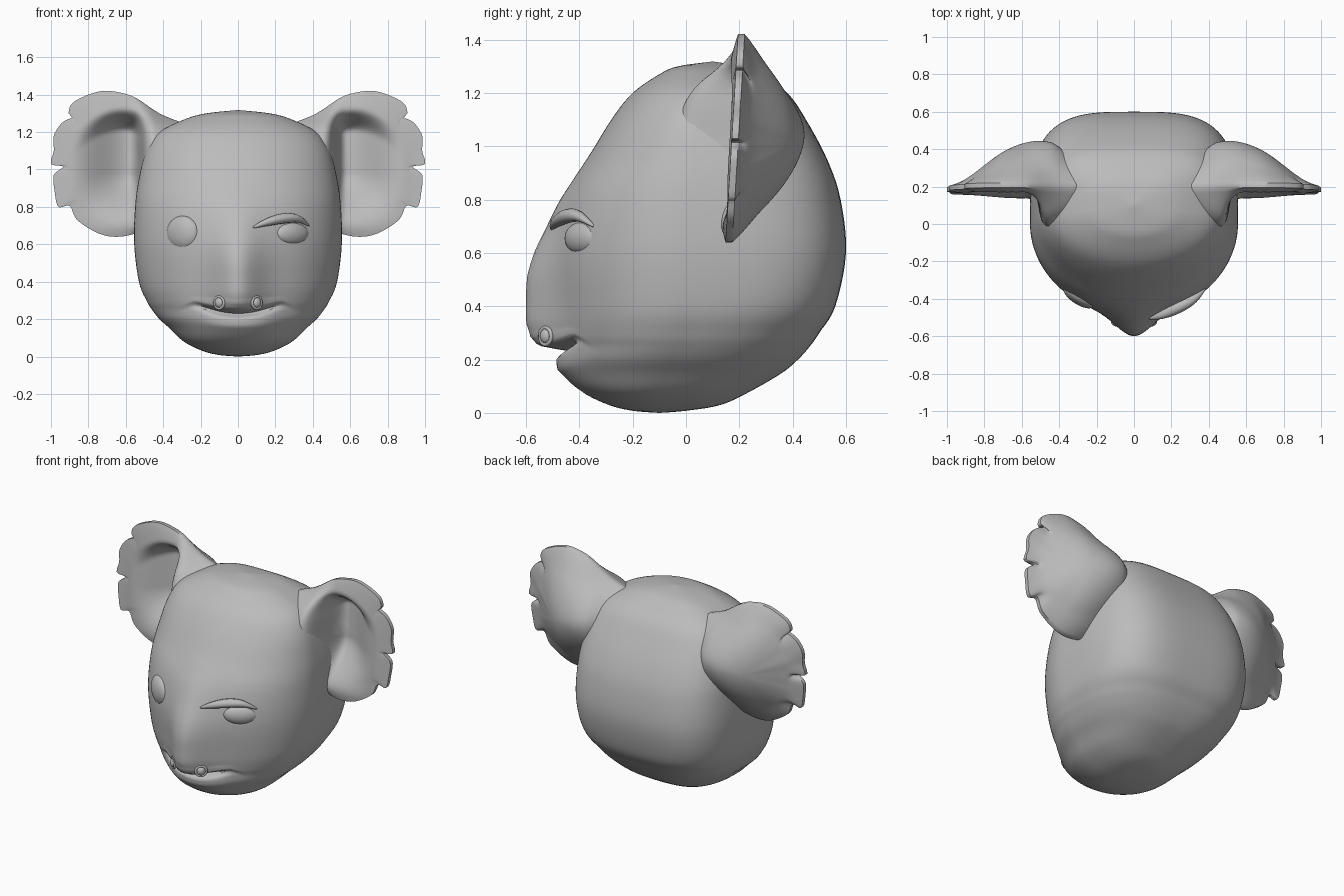
import bpy, bmesh, math
from math import sin, cos, pi, exp
from mathutils import Vector

if "Cube" in bpy.data.objects:
    bpy.data.objects.remove(bpy.data.objects["Cube"])

grey = bpy.data.materials.new("plain grey")
grey.use_nodes = True
grey.diffuse_color = (0.5, 0.5, 0.5, 1)
grey.node_tree.nodes["Principled BSDF"].inputs["Base Color"].default_value = (0.5, 0.5, 0.5, 1)


def smooth(lo, hi, v):
    t = min(1, max(0, (v - lo) / (hi - lo)))
    return t * t * (3 - 2 * t)


def lookup(table, v):
    """Linear interpolation in a list of (position, value)."""
    if v <= table[0][0]:
        return table[0][1]
    for (a, p), (b, q) in zip(table, table[1:]):
        if v <= b:
            return p + (q - p) * (v - a) / (b - a)
    return table[-1][1]


def spline(points, steps, closed=False):
    """Catmull-Rom samples through the points."""
    n = len(points)
    out = []
    for i in range(n if closed else n - 1):
        ids = [(i + k) % n if closed else min(n - 1, max(0, i + k)) for k in (-1, 0, 1, 2)]
        a, b, c, d = (Vector(points[j]) for j in ids)
        for s in range(steps):
            t = s / steps
            out.append((2 * b + (c - a) * t + (2 * a - 5 * b + 4 * c - d) * t * t
                        + (3 * b - a - 3 * c + d) * t ** 3) / 2)
    if not closed:
        out.append(Vector(points[-1]))
    return out


def finish(obj, mirror=False):
    obj.data.materials.append(grey)
    bpy.ops.object.select_all(action='DESELECT')
    obj.select_set(True)
    bpy.context.view_layer.objects.active = obj
    if mirror:
        obj.modifiers.new("Mirror", 'MIRROR').use_mirror_merge = False
        bpy.ops.object.modifier_apply(modifier="Mirror")
    bpy.ops.object.shade_smooth_by_angle(angle=math.radians(50))
    return obj


def loft(name, rings, mirror=False):
    """Skin a stack of equal closed rings."""
    bm = bmesh.new()
    rows = [[bm.verts.new(p) for p in ring] for ring in rings]
    n = len(rows[0])
    for lower, upper in zip(rows, rows[1:]):
        for i in range(n):
            j = (i + 1) % n
            bm.faces.new((lower[i], lower[j], upper[j], upper[i]))
    bmesh.ops.remove_doubles(bm, verts=bm.verts, dist=0.0005)
    bmesh.ops.recalc_face_normals(bm, faces=bm.faces)
    mesh = bpy.data.meshes.new(name)
    bm.to_mesh(mesh)
    bm.free()
    obj = bpy.data.objects.new(name, mesh)
    bpy.context.collection.objects.link(obj)
    return finish(obj, mirror)


# Head: rows of height, half width, front and back
sections = [(0, 0, -.1, -.1), (.008, .1, -.2, 0), (.03, .19, -.29, .13), (.08, .29, -.39, .24),
            (.15, .365, -.44, .36), (.2, .42, -.46, .42), (.25, .46, -.46, .465), (.3, .49, -.47, .5),
            (.4, .53, -.48, .56), (.6, .555, -.49, .6), (.8, .55, -.45, .58), (.95, .53, -.37, .53),
            (1.1, .49, -.28, .45), (1.2, .42, -.2, .38), (1.27, .28, -.1, .28), (1.3, .17, -.03, .21),
            (1.318, 0, .1, .1)]
# Forward push of chin, mouth slit and nose by height
lips = [(.08, 0), (.16, .035), (.208, .025), (.222, -.03), (.232, -.03), (.245, .02), (.3, 0)]
nose = [(.23, 0), (.24, .03), (.255, .08), (.29, .115), (.34, .125), (.4, .12), (.5, .11), (.6, .08),
        (.7, .045), (.85, .01), (1, 0)]
head_rows = spline(sections, 5)
widths, fronts, backs = ([(r[0], max(0, r[k])) if k == 1 else (r[0], r[k]) for r in head_rows]
                         for k in (1, 2, 3))


def head_ring(row, count=112):
    level = row[0]
    ring = []
    for i in range(count):
        c, s = cos(2 * pi * i / count), sin(2 * pi * i / count)
        z = level
        if s < 0:
            # the mouth line rises into a smile
            x = row[1] * c
            z += .06 * min(1, (x / .22) ** 2) * exp(-((level - .23) / .08) ** 2 - (x / .29) ** 6)
        w, front, back = (lookup(t, z) for t in (widths, fronts, backs))
        mid = front + (back - front) * .45
        power = 2 / (2 if s < 0 else 2.6 + .8 * smooth(.1, .5, z))
        depth = back - mid if s > 0 else mid - front
        x = math.copysign(w * abs(c) ** power, c)
        y = mid + math.copysign(depth * abs(s) ** power, s)
        if s < 0:
            y -= lookup(lips, level) * exp(-(x / .21) ** 4)
            y -= lookup(nose, level) * exp(-(x / .13) ** 2)
        ring.append((x, y, z))
    return ring


loft("head", [head_ring(r) for r in head_rows])

# Ears: ragged outline rooted inside the head, cupped front and domed back
outline = [(.3, 1.25), (.42, 1.3), (.55, 1.385), (.64, 1.413), (.72, 1.42), (.8, 1.4), (.885, 1.355),
           (.905, 1.3), (.875, 1.285), (.94, 1.25), (.985, 1.18), (.985, 1.1), (1, 1.03), (.935, 1.015),
           (.985, .97), (.98, .88), (.96, .8), (.9, .805), (.86, .73), (.75, .66), (.65, .64),
           (.54, .66), (.4, .72), (.27, .82), (.18, .95), (.15, 1.08), (.18, 1.2)]
hub = Vector((.68, 1.02))
edge = [Vector((min(p.x, 1), p.y)) for p in spline(outline, 5, closed=True)]
soft_edge = [sum((edge[(i + k) % len(edge)] for k in range(-9, 10)), Vector((0, 0))) / 19
             for i in range(len(edge))]


def rim_y(z):
    return .195 + .06 * (z - 1)


def ear_front(x, z, t):
    forward = .1 * (1 - x) + .16 * (1 - smooth(.45, .58, x))
    cup = smooth(.49, .55, x) * (1 - smooth(.57, .9, x)) * smooth(.68, .98, z)
    roof = 1 - smooth(1.2, 1.33, z + 2 * (x - .62) ** 2)
    return rim_y(z) - .025 - forward * (1 - t ** 4) + .18 * cup * roof


def ear_back(x, z, t):
    thickness = .25 * min(1.3, max(.1, (1.08 - x) / .5))
    return rim_y(z) + thickness * (1 - t ** 1.9)


def ear_ring(t, surface):
    ring = []
    for ragged, soft in zip(edge, soft_edge):
        p = soft.lerp(ragged, smooth(.72, .97, t))
        x, z = hub + (p - hub) * t
        ring.append((x, surface(x, z, t), z))
    return ring


scales = [1 - (k / 28) ** 1.1 for k in range(29)]
loft("ears", [ear_ring(t, ear_front) for t in reversed(scales)]
     + [ear_ring(t, ear_back) for t in scales], mirror=True)


# Eyes and nostrils
def ball(name, place, size, turn):
    bpy.ops.mesh.primitive_uv_sphere_add(segments=32, ring_count=16, location=place, rotation=(0, 0, turn))
    obj = bpy.context.object
    obj.name = name
    obj.scale = size
    return finish(obj)


ball("left_eye", (.29, -.385, .655), (.105, .046, .062), .6)
ball("right_eye", (-.295, -.383, .66), (.1, .046, .093), -.6)

for side, label in ((1, "left"), (-1, "right")):
    ball(label + "_nostril", (side * .1, -.525, .288), (.026, .02, .028), side * .7)
    bpy.ops.mesh.primitive_torus_add(major_segments=24, minor_segments=8, major_radius=.032,
                                     minor_radius=.008, location=(side * .1, -.526, .288),
                                     rotation=(pi / 2, 0, side * .7))
    rim = bpy.context.object
    rim.name = label + "_nostril_rim"
    finish(rim)

# Heavy brow over the left eye only
brow_path = spline([(.08, -.505, .69), (.15, -.485, .717), (.24, -.445, .738), (.32, -.4, .737), (.38, -.345, .7)], 5)
brow = []
for k, p in enumerate(brow_path):
    u = k / (len(brow_path) - 1)
    r = .004 + .026 * sin(pi * u)
    out = Vector((p.x, p.y, 0)).normalized()
    brow.append([p + out * r * cos(a) + Vector((0, 0, r * .9 * sin(a)))
                 for a in (2 * pi * i / 12 for i in range(12))])
loft("left_brow", brow)
